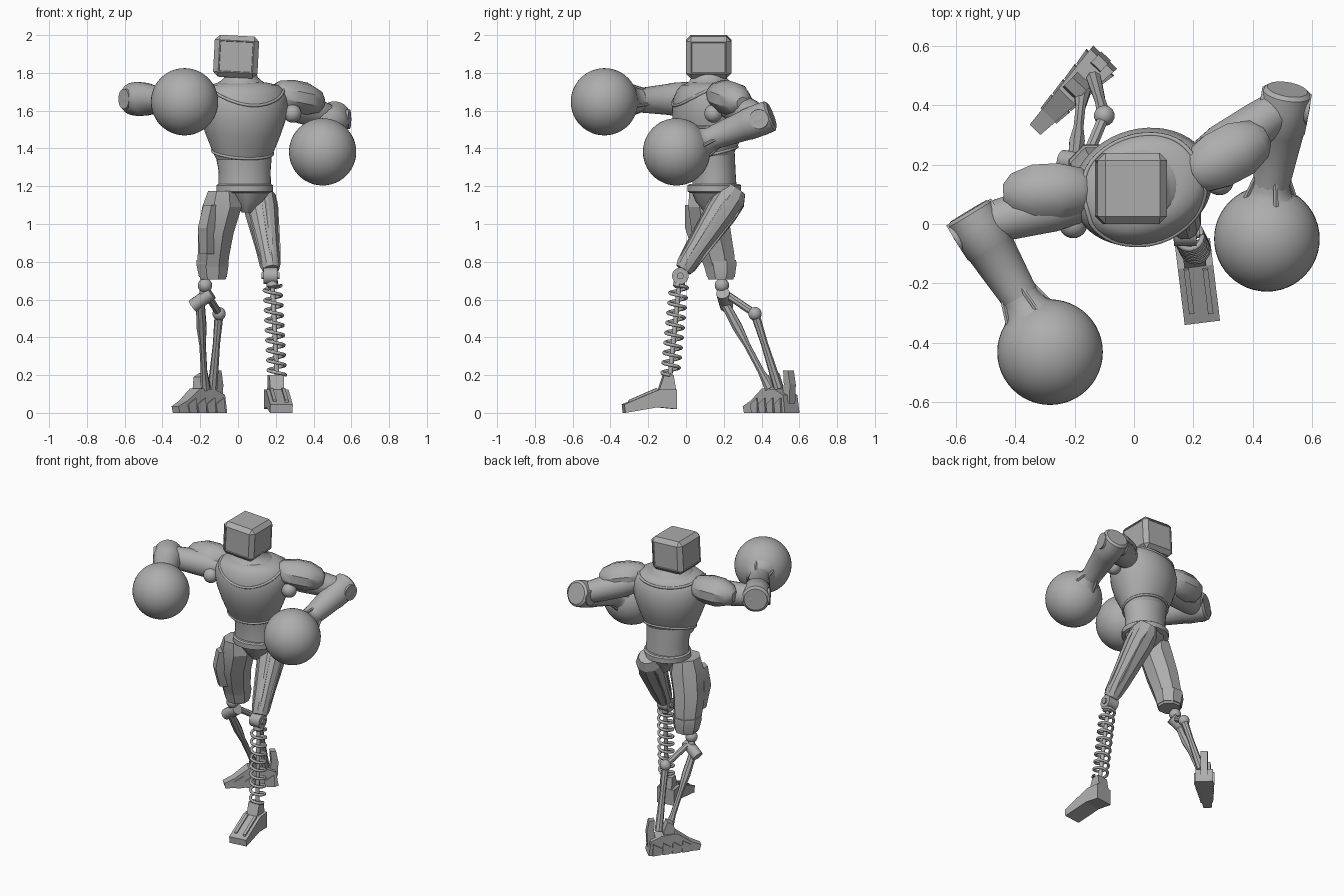
import bpy, bmesh
from math import sin, cos, pi, radians
from mathutils import Vector, Matrix

if "Cube" in bpy.data.objects:
    bpy.data.objects.remove(bpy.data.objects["Cube"])

grey = bpy.data.materials.new("plain grey")
grey.use_nodes = True
COL = (0.42, 0.42, 0.42, 1)
grey.diffuse_color = COL
grey.node_tree.nodes["Principled BSDF"].inputs["Base Color"].default_value = COL


def finish(name, bm, angle=35):
    """Turn a bmesh into a shaded object."""
    bmesh.ops.recalc_face_normals(bm, faces=bm.faces[:])
    me = bpy.data.meshes.new(name)
    bm.to_mesh(me)
    bm.free()
    me.materials.append(grey)
    ob = bpy.data.objects.new(name, me)
    bpy.context.collection.objects.link(ob)
    bpy.ops.object.select_all(action='DESELECT')
    ob.select_set(True)
    bpy.context.view_layer.objects.active = ob
    if angle:
        bpy.ops.object.shade_smooth_by_angle(angle=radians(angle))


def loft(name, rings, n=24, axis=(0, 0, 1), turn=0, angle=35):
    """Skin elliptical rings (centre, rx, ry) set square to the axis."""
    bm = bmesh.new()
    rot = Matrix.Rotation(radians(turn), 3, 'Z')
    if Vector(axis).z < 1:
        rot = Vector(axis).to_track_quat('Z', 'Y').to_matrix() @ rot
    loops = []
    for c, rx, ry in rings:
        loops.append([bm.verts.new(Vector(c) + rot @ Vector((rx * cos(a), ry * sin(a), 0)))
                      for a in [2 * pi * (i + .5) / n for i in range(n)]])
    for a, b in zip(loops, loops[1:]):
        for i in range(n):
            bm.faces.new((a[i], a[(i + 1) % n], b[(i + 1) % n], b[i]))
    bm.faces.new(loops[0])
    bm.faces.new(loops[-1])
    finish(name, bm, angle)


def limb(name, a, b, profile, n=24, flat=1, turn=0, angle=35):
    """Straight limb from a to b; profile is (fraction, radius)."""
    a, b = Vector(a), Vector(b)
    loft(name, [(a.lerp(b, t), r, r * flat) for t, r in profile], n, (b - a).normalized(), turn, angle)


def rod(name, a, b, r, n=12):
    limb(name, a, b, [(0, r), (1, r)], n)


def ball(name, c, r, seg=24):
    bm = bmesh.new()
    bmesh.ops.create_uvsphere(bm, u_segments=seg, v_segments=seg // 2, radius=r,
                              matrix=Matrix.Translation(c))
    finish(name, bm, 60)


def prism(name, outline, w, loc, turn, tip=1.0):
    """Side outline (length, height) widened across x; tip narrows the front."""
    bm = bmesh.new()
    lo = min(p[0] for p in outline)
    hi = max(p[0] for p in outline)
    sides = []
    for s in (-1, 1):
        sides.append([bm.verts.new((s * w / 2 * (tip + (1 - tip) * (y - lo) / (hi - lo)), y, z))
                      for y, z in outline])
    n = len(outline)
    for i in range(n):
        j = (i + 1) % n
        bm.faces.new((sides[0][i], sides[0][j], sides[1][j], sides[1][i]))
    bm.faces.new(sides[0])
    bm.faces.new(sides[1])
    bm.transform(Matrix.Translation(loc) @ Matrix.Rotation(radians(turn), 4, 'Z'))
    finish(name, bm, 0)


def wire(name, pts, r, closed=False):
    """Round wire along points, converted to mesh."""
    cu = bpy.data.curves.new(name, 'CURVE')
    cu.dimensions, cu.bevel_depth, cu.bevel_resolution = '3D', r, 2
    sp = cu.splines.new('POLY')
    sp.points.add(len(pts) - 1)
    for p, co in zip(sp.points, pts):
        p.co = (*co, 1)
    sp.use_cyclic_u = closed
    tmp = bpy.data.objects.new(name, cu)
    bm = bmesh.new()
    bm.from_mesh(tmp.to_mesh())
    bpy.data.objects.remove(tmp)
    finish(name, bm, 50)


# Head: bevelled box with shallow panels on every side
bm = bmesh.new()
bmesh.ops.create_cube(bm, size=1)
bmesh.ops.scale(bm, vec=(.235, .24, .222), verts=bm.verts)
bmesh.ops.bevel(bm, geom=bm.edges[:], offset=.026, segments=1, affect='EDGES')
panels = [f for f in bm.faces if f.calc_area() > .02 and abs(f.normal.z) < .5]
bmesh.ops.inset_individual(bm, faces=panels, thickness=.006, depth=0)
bmesh.ops.inset_individual(bm, faces=panels, thickness=.003, depth=-.004)
bm.transform(Matrix.Translation((-.01, .12, 1.886)) @ Matrix.Rotation(radians(3), 4, 'Y'))
finish("head", bm, 0)

# Neck, chest, abdomen
loft("neck", [((.02, .125, 1.69), .185, .15), ((.018, .125, 1.735), .15, .132),
              ((.017, .125, 1.757), .11, .108), ((.016, .122, 1.775), .09, .092),
              ((.012, .12, 1.80), .085, .086)], 32, turn=20)
CHEST = [(1.34, .145, .11), (1.40, .172, .138), (1.47, .2, .172), (1.55, .228, .193),
         (1.62, .241, .195), (1.67, .238, .184), (1.71, .222, .167), (1.735, .19, .145), (1.748, .13, .11)]
loft("chest", [((.028, .125, z), a, b) for z, a, b in CHEST], 48, turn=18)


def chest_loop(name, height):
    """Rim around the chest; height gives z for each sine (front is -1)."""
    pts = []
    for i in range(48):
        t = 2 * pi * i / 48
        z = height(sin(t))
        for (za, a, b), (zb, c, d) in zip(CHEST, CHEST[1:]):
            if za <= z <= zb:
                k = (z - za) / (zb - za)
                p = Vector(((a + (c - a) * k) * cos(t), (b + (d - b) * k) * sin(t), z))
        pts.append(Matrix.Rotation(radians(18), 3, 'Z') @ p + Vector((.028, .125, 0)))
    wire(name, pts, .008, True)


chest_loop("collar_rim", lambda s: 1.727 - (.1 if s < 0 else .03) * s * s)
chest_loop("chest_hem", lambda s: 1.378 + .032 * s)
loft("abdomen", [((.035, .15, 1.19), .14, .118), ((.035, .15, 1.28), .138, .112),
                 ((.03, .14, 1.37), .15, .118), ((.03, .135, 1.42), .158, .12)], 32, turn=6)
loft("belt", [((.035, .15, z), r, r * .95) for z, r in
              [(1.165, .135), (1.172, .15), (1.205, .15), (1.212, .14)]], 32)
loft("pelvis", [((.04, .15, 1.17), .135, .12), ((.05, .15, 1.12), .085, .1),
                ((.05, .15, 1.06), .03, .05)], 10)

# Arms: joint, upper arm, shoulder plate, elbow, forearm, wrist flare, large round fist
ARMS = {
    "left": dict(joint=(.288, .145, 1.585), top=(.22, .2, 1.65), elbow=(.508, .4, 1.555),
                 wrist=(.462, .13, 1.452), fist=(.448, -.05, 1.382), r=.086,
                 plate=((.19, .165, 1.69), (.445, .3, 1.64))),
    "right": dict(joint=(-.205, .0, 1.61), top=(-.17, .08, 1.64), elbow=(-.53, -.005, 1.662),
                  wrist=(-.385, -.245, 1.655), fist=(-.283, -.432, 1.647), r=.09,
                  plate=((-.15, .115, 1.68), (-.44, .1, 1.675)))}
for side, A in ARMS.items():
    r, e, w, f = A["r"], Vector(A["elbow"]), Vector(A["wrist"]), Vector(A["fist"])
    ball(side + "_shoulder_joint", A["joint"], .048)
    limb(side + "_upper_arm", A["top"], e, [(0, .07), (.3, .082), (.7, .075), (.95, .066), (1, .06)], 20)
    limb(side + "_shoulder_plate", *A["plate"],
         [(0, .055), (.08, .08), (.35, .1), (.65, .1), (.9, .072), (1, .035)], 10, .92)
    limb(side + "_forearm", e, w, [(-.2, r * .8), (-.16, r * .97), (0, r), (.3, r * .97),
                                   (.32, r * .93), (.9, r * .75), (1, r * .73)], 24)
    # pivot drum across the elbow
    across = (w - e).cross(Vector((0, 0, 1))).normalized() * r * .98
    rod(side + "_elbow_drum", e - across, e + across, r * .6, 20)
    d = (f - w).normalized()
    limb(side + "_wrist_flare", w - d * .02, f - d * .125,
         [(0, .062), (.3, .066), (.6, .077), (1, .122)], 14)
    # short ribs fanning over the wrist
    for k in range(4):
        o = Matrix.Rotation(k * pi / 2 + .5, 3, d) @ d.orthogonal().normalized()
        rod(side + "_wrist_rib", w - d * .03 + o * .056, f - d * .15 + o * .085, .009, 6)
    ball(side + "_fist", f, .178, 48)

# Right thigh: faceted armour with knee guard
loft("right_thigh", [((-.08, .11, 1.175), .085, .1), ((-.085, .115, 1.09), .113, .112),
                     ((-.118, .135, .95), .102, .112), ((-.13, .165, .83), .09, .1),
                     ((-.135, .18, .76), .086, .084), ((-.132, .185, .705), .072, .072)], 8, angle=20)
loft("right_thigh_plate", [((-.14, .055, 1.1), .05, .06), ((-.165, .065, .98), .055, .07),
                           ((-.165, .1, .84), .045, .06)], 6, angle=20)
loft("right_thigh_cuff", [((-.135, .18, .81), .09, .092), ((-.135, .18, .79), .093, .095),
                          ((-.133, .185, .72), .08, .08)], 8, angle=20)

# Right lower leg: jointed struts
ball("right_knee_ball", (-.175, .19, .675), .038)
rod("right_knee_link", (-.175, .19, .7), (-.185, .205, .6), .024)
rod("right_knee_drum", (-.24, .215, .565), (-.14, .195, .635), .036, 14)
limb("right_front_strut", (-.2, .2, .59), (-.175, .445, .13),
     [(0, .024), (.3, .028), (.5, .018), (.8, .018), (1, .03)], 8)
rod("right_top_strut", (-.165, .21, .63), (-.1, .365, .525), .02, 8)
ball("right_strut_joint", (-.1, .365, .525), .036, 14)
limb("right_rear_strut", (-.1, .365, .525), (-.135, .49, .13), [(0, .024), (.4, .019), (1, .026)], 8)

# Right foot: layered claw
RF = (-.198, .458, 0)
prism("right_foot", [(-.185, .0), (-.195, .035), (-.13, .065), (-.04, .13), (.06, .125), (.13, .095),
                     (.145, .0)], .112, RF, -44, .45)
prism("right_heel_tab", [(.09, .08), (.105, .15), (.1, .225), (.135, .225), (.15, .15), (.145, .05)],
      .045, RF, -44)
prism("right_ankle_block", [(-.03, .1), (-.02, .19), (.02, .21), (.045, .15), (.045, .1)], .065, RF, -44)
for i in range(4):
    y = -.12 + i * .064
    prism("right_foot_layer", [(y, 0), (y - .01, .045), (y + .045, .08), (y + .05, 0)],
          .088 + .014 * i, RF, -44, .85)

# Left thigh: tapered, with raised ribs
H, K = Vector((.113, .235, 1.14)), Vector((.174, -.01, .765))
limb("left_thigh", H, K, [(-.12, .06), (0, .088), (.2, .089), (.7, .064), (.95, .056), (1.02, .045)], 10, angle=20)
ax = (K - H).normalized()
for k in range(5):
    o = Matrix.Rotation(k * 2 * pi / 5, 3, ax) @ ax.cross(Vector((0, 1, 0))).normalized()
    limb("left_thigh_rib", H + o * .076, K - ax * .02 + o * .047,
         [(0, .012), (.15, .026), (.8, .018), (1, .01)], 4, .8, angle=0)

# Left knee, spring and foot
rod("left_knee_disc", (.135, -.03, .725), (.21, -.03, .725), .044, 20)
rod("left_knee_pin", (.125, -.03, .725), (.22, -.03, .725), .018)
S, T = Vector((.182, -.035, .69)), Vector((.207, -.085, .19))
rod("left_spring_core", S, T, .013)
limb("left_spring_cap", S, T, [(-.02, .03), (.04, .032), (.06, .02)], 16)
coils, steps = 9, 16
wire("left_spring", [S.lerp(T, .03 + .95 * i / (coils * steps)) + Vector(
    (.045 * cos(2 * pi * i / steps), .045 * sin(2 * pi * i / steps), 0))
    for i in range(coils * steps + 1)], .009)
LF = (.2, -.085, 0)
prism("left_foot", [(-.245, 0), (-.25, .045), (-.06, .125), (.03, .125), (.03, .02), (-.07, .03)],
      .12, LF, 7)
prism("left_ankle", [(-.065, .11), (-.035, .2), (.015, .2), (.028, .12)], .085, LF, 7, .85)
for s in (-1, 1):
    prism("left_foot_rail", [(-.22, .05), (-.22, .068), (-.07, .133), (-.06, .11)], .018,
          (LF[0] + s * .032, LF[1], 0), 7)
